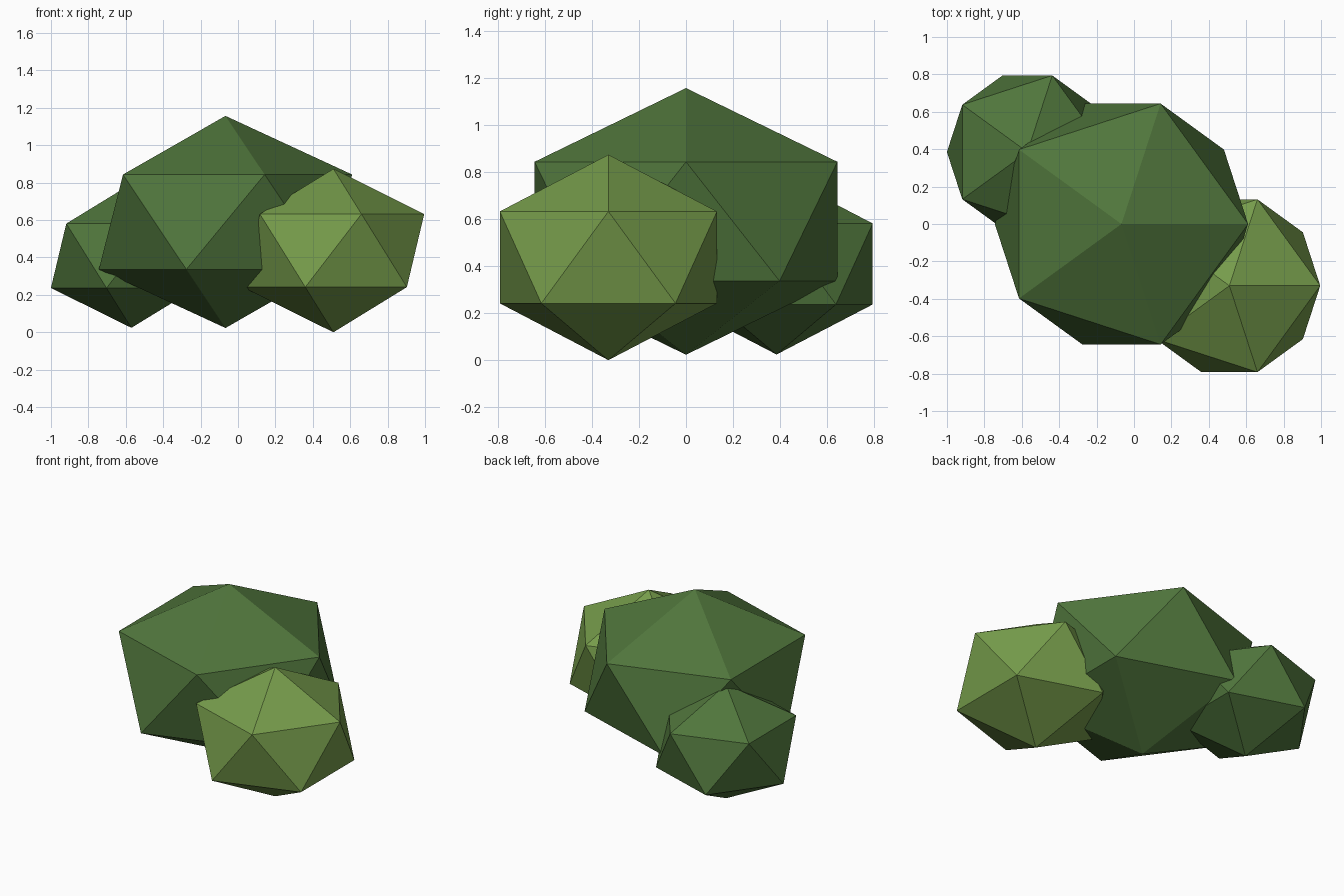
import bpy

if "Cube" in bpy.data.objects:
    bpy.data.objects.remove(bpy.data.objects["Cube"])


def make_material(name, rgb):
    mat = bpy.data.materials.new(name)
    mat.diffuse_color = (*rgb, 1.0)
    mat.use_nodes = True
    mat.node_tree.nodes["Principled BSDF"].inputs["Base Color"].default_value = mat.diffuse_color
    return mat


dark_green = make_material("dark_leaf_green", (0.08, 0.18, 0.045))
light_green = make_material("light_leaf_green", (0.18, 0.33, 0.07))


def leaf_clump(name, centre, radius, half_height, mat):
    """Flat-shaded icosahedron, squashed vertically."""
    bpy.ops.mesh.primitive_ico_sphere_add(subdivisions=1, radius=1, location=centre)
    clump = bpy.context.object
    clump.name = name
    clump.scale = (radius, radius, half_height)
    bpy.ops.object.transform_apply(location=False, rotation=False, scale=True)
    clump.data.materials.append(mat)
    return clump


# Large middle clump with two smaller ones leaning out of it
leaf_clump("main_clump", (-0.067, 0.0, 0.59), 0.757, 0.567, dark_green)
leaf_clump("front_right_clump", (0.51, -0.33, 0.437), 0.543, 0.437, light_green)
leaf_clump("back_left_clump", (-0.57, 0.385, 0.409), 0.481, 0.385, dark_green)
